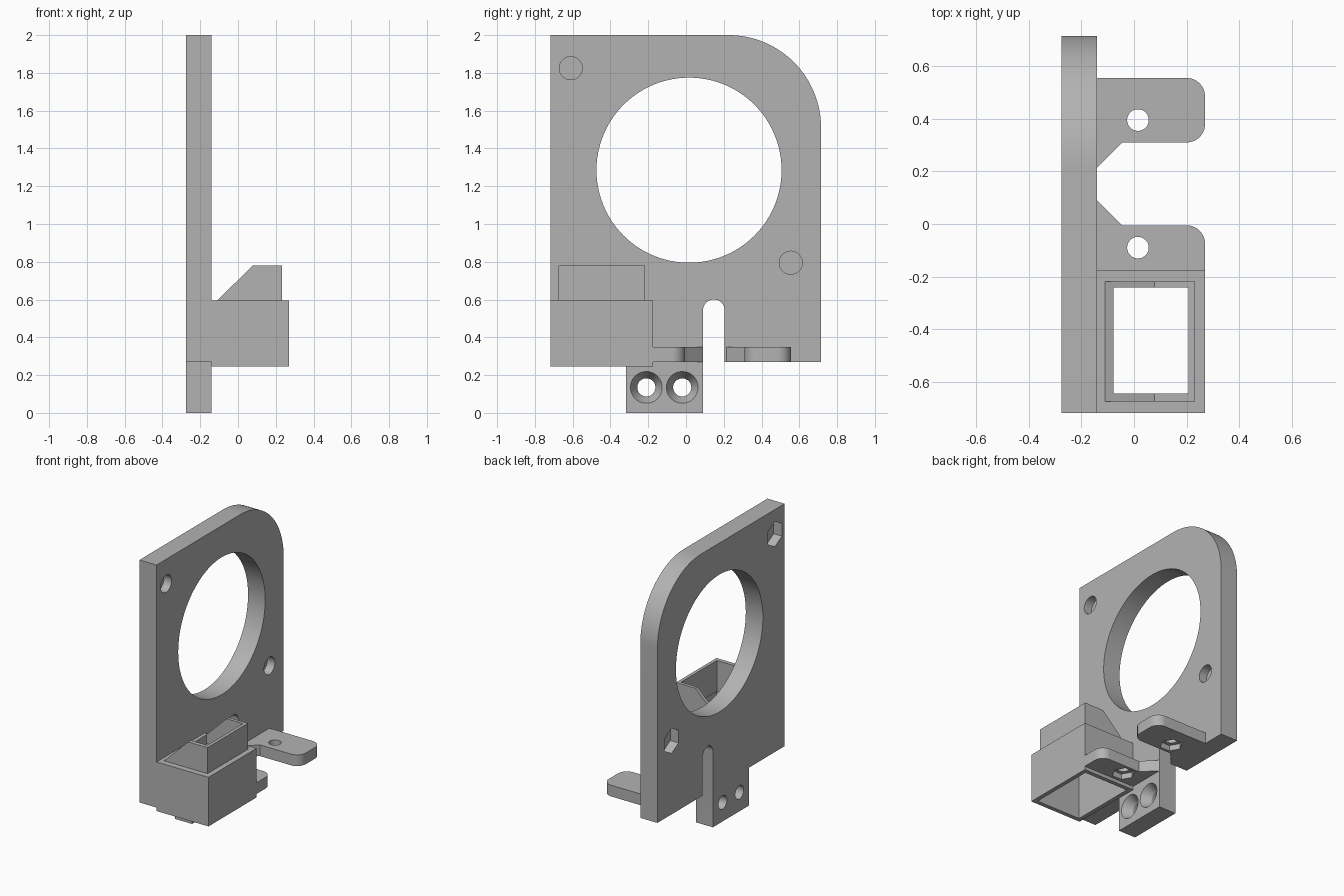
import bpy, bmesh, math
from mathutils import Vector

if "Cube" in bpy.data.objects:
    bpy.data.objects.remove(bpy.data.objects["Cube"])

grey = bpy.data.materials.new("mid grey")
grey.use_nodes = True
grey.diffuse_color = (0.45, 0.45, 0.45, 1)
grey.node_tree.nodes["Principled BSDF"].inputs["Base Color"].default_value = (0.45, 0.45, 0.45, 1)


def place(axis, u, v, w):
    """Profile point (u, v) at distance w along the axis."""
    return {"x": (w, u, v), "y": (u, w, v), "z": (u, v, w)}[axis]


def loft(name, axis, bottom, top, lo, hi):
    """Closed solid between two matching outlines."""
    bm = bmesh.new()
    a = [bm.verts.new(place(axis, u, v, lo)) for u, v in bottom]
    b = [bm.verts.new(place(axis, u, v, hi)) for u, v in top]
    bm.faces.new(a)
    bm.faces.new(b)
    for i in range(len(a)):
        j = (i + 1) % len(a)
        bm.faces.new((a[i], a[j], b[j], b[i]))
    bmesh.ops.recalc_face_normals(bm, faces=bm.faces)
    mesh = bpy.data.meshes.new(name)
    bm.to_mesh(mesh)
    bm.free()
    mesh.materials.append(grey)
    ob = bpy.data.objects.new(name, mesh)
    bpy.context.collection.objects.link(ob)
    return ob


def prism(name, axis, pts, lo, hi):
    return loft(name, axis, pts, pts, lo, hi)


def arc(u, v, r, start, end, n=16):
    angles = [math.radians(start + (end - start) * i / n) for i in range(n + 1)]
    return [(u + r * math.cos(t), v + r * math.sin(t)) for t in angles]


def ring(u, v, r, n=48, turn=0):
    return arc(u, v, r, turn, turn + 360, n)[:-1]


def rect(u0, u1, v0, v1):
    return [(u0, v0), (u1, v0), (u1, v1), (u0, v1)]


def cut(ob, *cutters):
    for c in cutters:
        c.hide_render = True
        mod = ob.modifiers.new("cut", "BOOLEAN")
        mod.operation = "DIFFERENCE"
        mod.solver = "EXACT"
        mod.object = c
        bpy.context.view_layer.objects.active = ob
        bpy.ops.object.modifier_apply(modifier=mod.name)
        bpy.data.objects.remove(c)


BACK, FACE = -0.275, -0.14   # plate thickness along x
BASE = 0.27                  # underside of plate and arms

# Upright plate with rounded corner, slot and screw tab in one outline
outline = [(-0.718, BASE), (-0.318, BASE), (-0.318, 0), (0.09, 0)]
outline += arc(0.1475, 0.543, 0.0575, 180, 0)
outline += [(0.205, BASE), (0.715, BASE)]
outline += arc(0.225, 1.51, 0.49, 0, 90, 32)
outline += [(-0.718, 2)]
plate = prism("mounting_plate", "x", outline, BACK, FACE)
cut(plate, prism("opening", "x", ring(0.016, 1.285, 0.49, 96), -0.4, 0))

# Blind bolt holes with nut pockets behind
for y, z in ((-0.61, 1.825), (0.555, 0.795)):
    cut(plate,
        prism("bolt", "x", ring(y, z, 0.061), -0.2, 0),
        prism("nut", "x", ring(y, z, 0.09, 6, 30), -0.4, -0.21))

# Countersunk screw holes in the tab
for y in (-0.21, -0.02):
    cut(plate,
        prism("screw", "x", ring(y, 0.135, 0.048), -0.4, 0),
        loft("sink", "x", ring(y, 0.135, 0.046), ring(y, 0.135, 0.085), -0.21, FACE + 0.002))

# Two side arms with braced roots, rounded tips and nut pockets underneath
r = 0.07
rear = [(FACE, 0.215), (-0.045, 0.31)]
rear += arc(0.27 - r, 0.31 + r, r, -90, 0) + arc(0.27 - r, 0.555 - r, r, 0, 90)
rear += [(FACE, 0.555)]
front = [(FACE, -0.178), (0.27, -0.178)]
front += arc(0.27 - r, -0.005 - r, r, 0, 90)
front += [(-0.045, -0.005), (FACE, 0.09)]
for name, pts, y in (("rear_arm", rear, 0.395), ("front_arm", front, -0.09)):
    arm = prism(name, "z", pts, BASE, 0.35)
    cut(arm,
        prism("bolt", "z", ring(0.015, y, 0.041), 0.2, 0.4),
        prism("nut", "z", ring(0.015, y, 0.075, 6), 0.2, 0.31))

# Hollow duct box, open below
hole = rect(-0.078, 0.208, -0.645, -0.242)
box = prism("duct_box", "z", rect(FACE, 0.27, -0.718, -0.176), 0.245, 0.595)
cut(box,
    prism("throat", "z", hole, 0.4, 0.7),
    prism("cavity", "z", rect(-0.11, 0.24, -0.688, -0.206), 0.2, 0.56))

# Collar on the box with a sloped inner side
collar = prism("duct_collar", "y",
               [(-0.11, 0.595), (0.232, 0.595), (0.232, 0.78), (0.078, 0.78)], -0.675, -0.218)
cut(collar, prism("bore", "z", hole, 0.5, 0.9))

# Smooth the curved walls, keep edges sharp
bpy.ops.object.select_all(action="DESELECT")
for ob in (plate, bpy.data.objects["rear_arm"], bpy.data.objects["front_arm"]):
    ob.select_set(True)
bpy.context.view_layer.objects.active = plate
bpy.ops.object.shade_smooth_by_angle(angle=math.radians(25))
